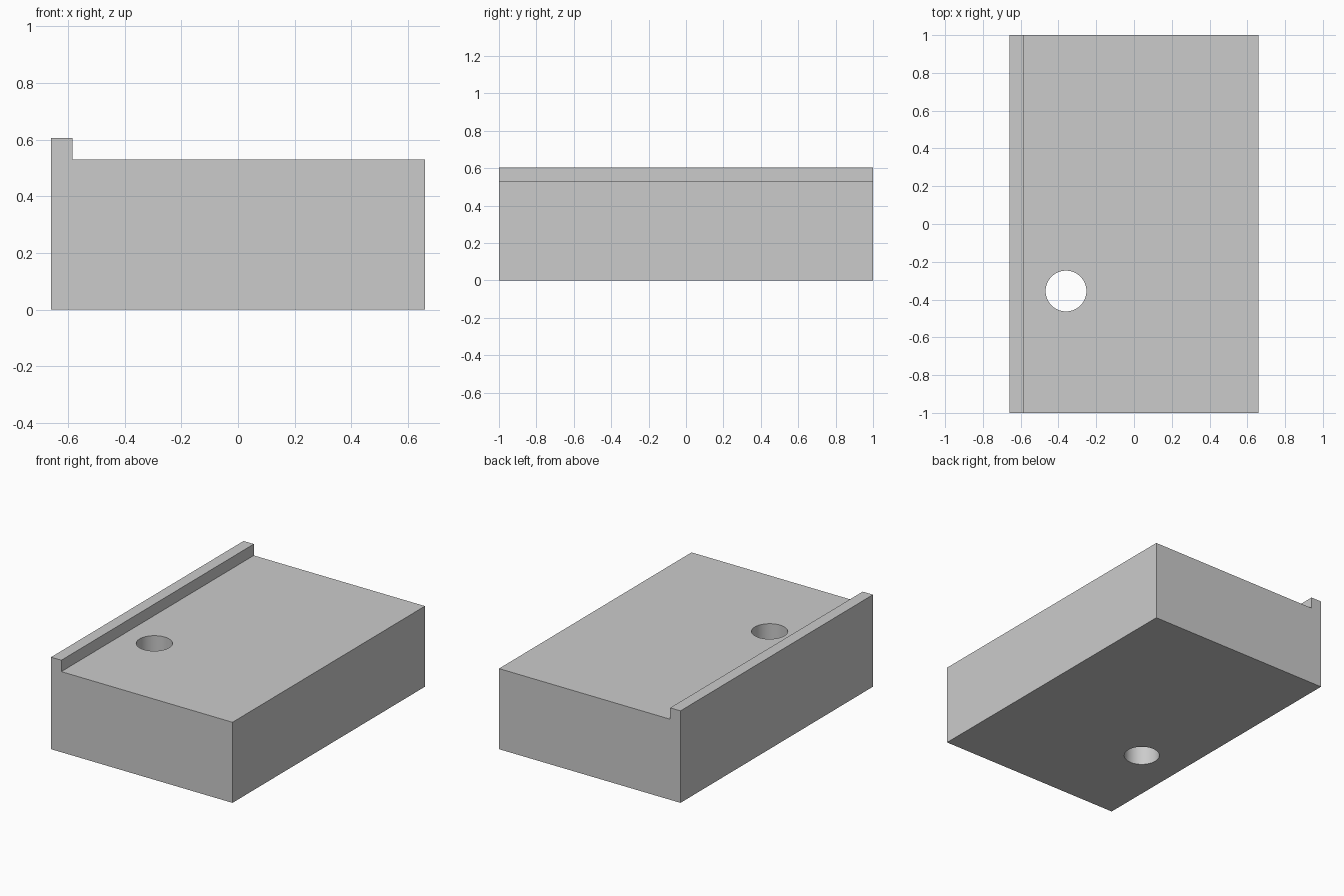
import bpy
import bmesh

if "Cube" in bpy.data.objects:
    bpy.data.objects.remove(bpy.data.objects["Cube"], do_unlink=True)

HALF_X, HALF_Y = 0.66, 1.0
TOP, LIP_TOP, LIP_X = 0.53, 0.605, -0.585
HOLE_X, HOLE_Y, HOLE_R = -0.36, -0.355, 0.108

grey = bpy.data.materials.new("plain_grey")
grey.use_nodes = True
colour = (0.6, 0.6, 0.6, 1.0)
grey.diffuse_color = colour
grey.node_tree.nodes["Principled BSDF"].inputs["Base Color"].default_value = colour

# Block with a raised lip: L-shaped profile extruded from front to back
profile = [(-HALF_X, 0), (HALF_X, 0), (HALF_X, TOP),
           (LIP_X, TOP), (LIP_X, LIP_TOP), (-HALF_X, LIP_TOP)]
bm = bmesh.new()
front = bm.faces.new([bm.verts.new((x, -HALF_Y, z)) for x, z in profile])
extruded = bmesh.ops.extrude_face_region(bm, geom=[front], use_keep_orig=True)
back = [v for v in extruded["geom"] if isinstance(v, bmesh.types.BMVert)]
bmesh.ops.translate(bm, verts=back, vec=(0, 2 * HALF_Y, 0))
bmesh.ops.recalc_face_normals(bm, faces=bm.faces)
mesh = bpy.data.meshes.new("lipped_block")
bm.to_mesh(mesh)
bm.free()
mesh.materials.append(grey)
block = bpy.data.objects.new("lipped_block", mesh)
bpy.context.collection.objects.link(block)

# Round hole through the full height
bpy.ops.mesh.primitive_cylinder_add(vertices=64, radius=HOLE_R, depth=2,
                                    location=(HOLE_X, HOLE_Y, TOP / 2))
cutter = bpy.context.object
cutter.name = "hole_cutter"
cutter.data.materials.append(grey)

cut = block.modifiers.new("hole", "BOOLEAN")
cut.operation = "DIFFERENCE"
cut.solver = "EXACT"
cut.object = cutter
bpy.ops.object.select_all(action="DESELECT")
block.select_set(True)
bpy.context.view_layer.objects.active = block
bpy.ops.object.modifier_apply(modifier=cut.name)
bpy.data.objects.remove(cutter, do_unlink=True)

# Smooth hole wall, crisp block edges
bpy.ops.object.shade_smooth_by_angle()
